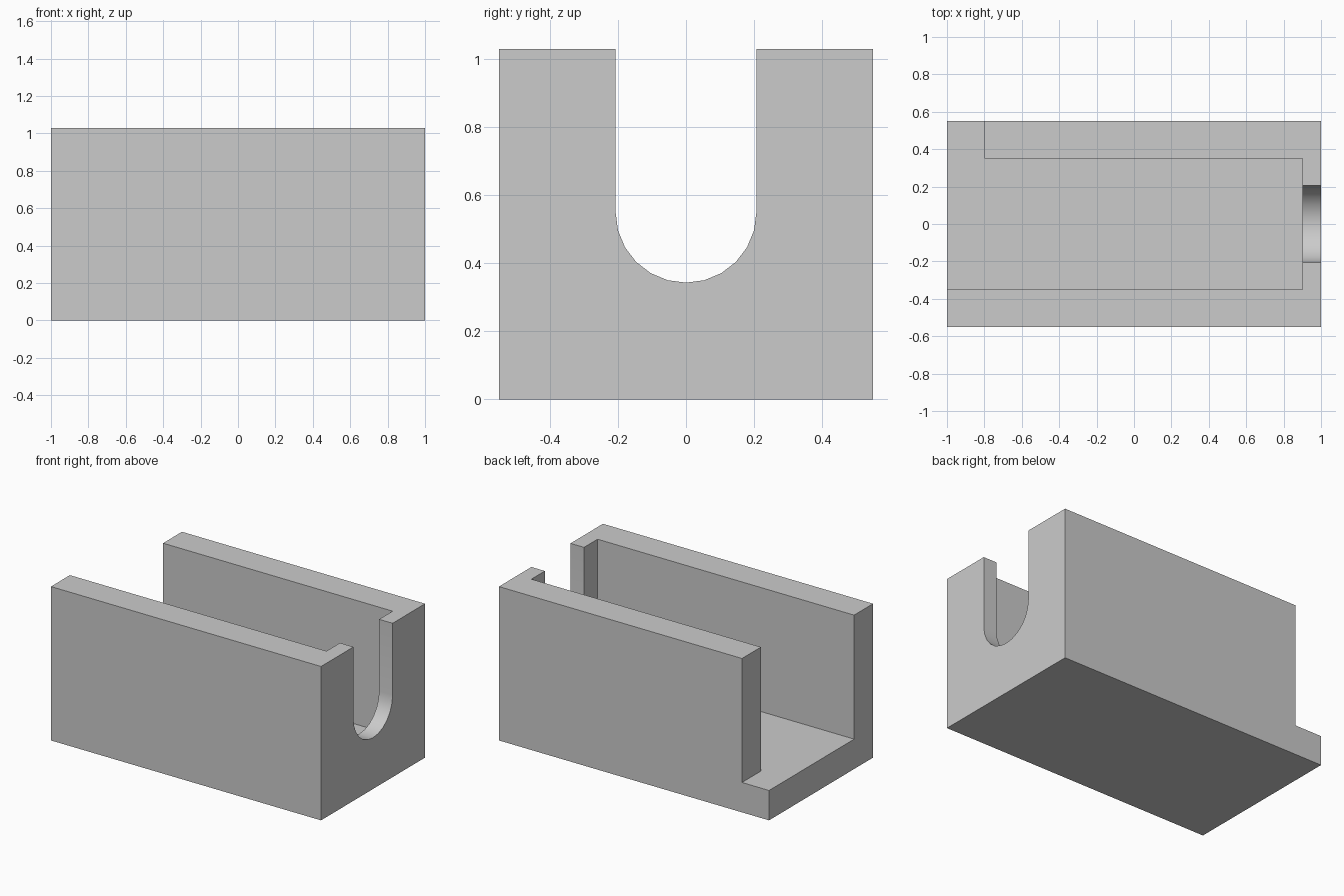
import bpy
import bmesh
from math import cos, sin, pi

default_cube = bpy.data.objects.get("Cube")
if default_cube:
    bpy.data.objects.remove(default_cube, do_unlink=True)

HALF_X, HALF_Y, HEIGHT = 1.0, 0.55, 1.03
FLOOR, WALL_Y, END_X = 0.2, 0.35, 0.9
SLOT_R, SLOT_Z, SLOT_STEPS = 0.207, 0.55, 12
OVER = 0.2  # how far cutters reach past the body

grey = bpy.data.materials.new("plain grey")
grey.use_nodes = True
grey.diffuse_color = (0.6, 0.6, 0.6, 1)
grey.node_tree.nodes["Principled BSDF"].inputs["Base Color"].default_value = (0.6, 0.6, 0.6, 1)


def prism(name, profile, x0, x1):
    """Extrude a closed (y, z) profile along x."""
    bm = bmesh.new()
    face = bm.faces.new([bm.verts.new((x0, y, z)) for y, z in profile])
    ext = bmesh.ops.extrude_face_region(bm, geom=[face])
    moved = [v for v in ext["geom"] if isinstance(v, bmesh.types.BMVert)]
    bmesh.ops.translate(bm, verts=moved, vec=(x1 - x0, 0, 0))
    bmesh.ops.recalc_face_normals(bm, faces=bm.faces)
    mesh = bpy.data.meshes.new(name)
    bm.to_mesh(mesh)
    bm.free()
    mesh.materials.append(grey)
    obj = bpy.data.objects.new(name, mesh)
    bpy.context.collection.objects.link(obj)
    return obj


def rectangle(y0, y1, z0, z1):
    return [(y0, z0), (y1, z0), (y1, z1), (y0, z1)]


def cut(body, cutter):
    cutter.hide_render = True
    mod = body.modifiers.new(cutter.name, "BOOLEAN")
    mod.operation = "DIFFERENCE"
    mod.solver = "EXACT"
    mod.object = cutter
    bpy.context.view_layer.objects.active = body
    bpy.ops.object.modifier_apply(modifier=mod.name)
    bpy.data.objects.remove(cutter, do_unlink=True)


# Solid block
body = prism("channel_body", rectangle(-HALF_Y, HALF_Y, 0, HEIGHT), -HALF_X, HALF_X)

# Long cavity, open at the top and the -x end
top = HEIGHT + OVER
cut(body, prism("cavity_cutter", rectangle(-WALL_Y, WALL_Y, FLOOR, top), -HALF_X - OVER, END_X))

# Shortened back wall
cut(body, prism("back_wall_cutter", rectangle(WALL_Y - OVER, HALF_Y + OVER, FLOOR, top),
                -HALF_X - OVER, -0.8))

# Round-bottomed slot in the end wall
arc = [(SLOT_R * cos(a), SLOT_Z + SLOT_R * sin(a))
       for a in (pi + pi * i / SLOT_STEPS for i in range(SLOT_STEPS + 1))]
cut(body, prism("slot_cutter", arc + [(SLOT_R, top), (-SLOT_R, top)], END_X - OVER, HALF_X + OVER))

# Smooth the slot, keep the corners sharp
bpy.ops.object.select_all(action="DESELECT")
body.select_set(True)
bpy.context.view_layer.objects.active = body
bpy.ops.object.shade_smooth_by_angle(angle=pi / 6)
